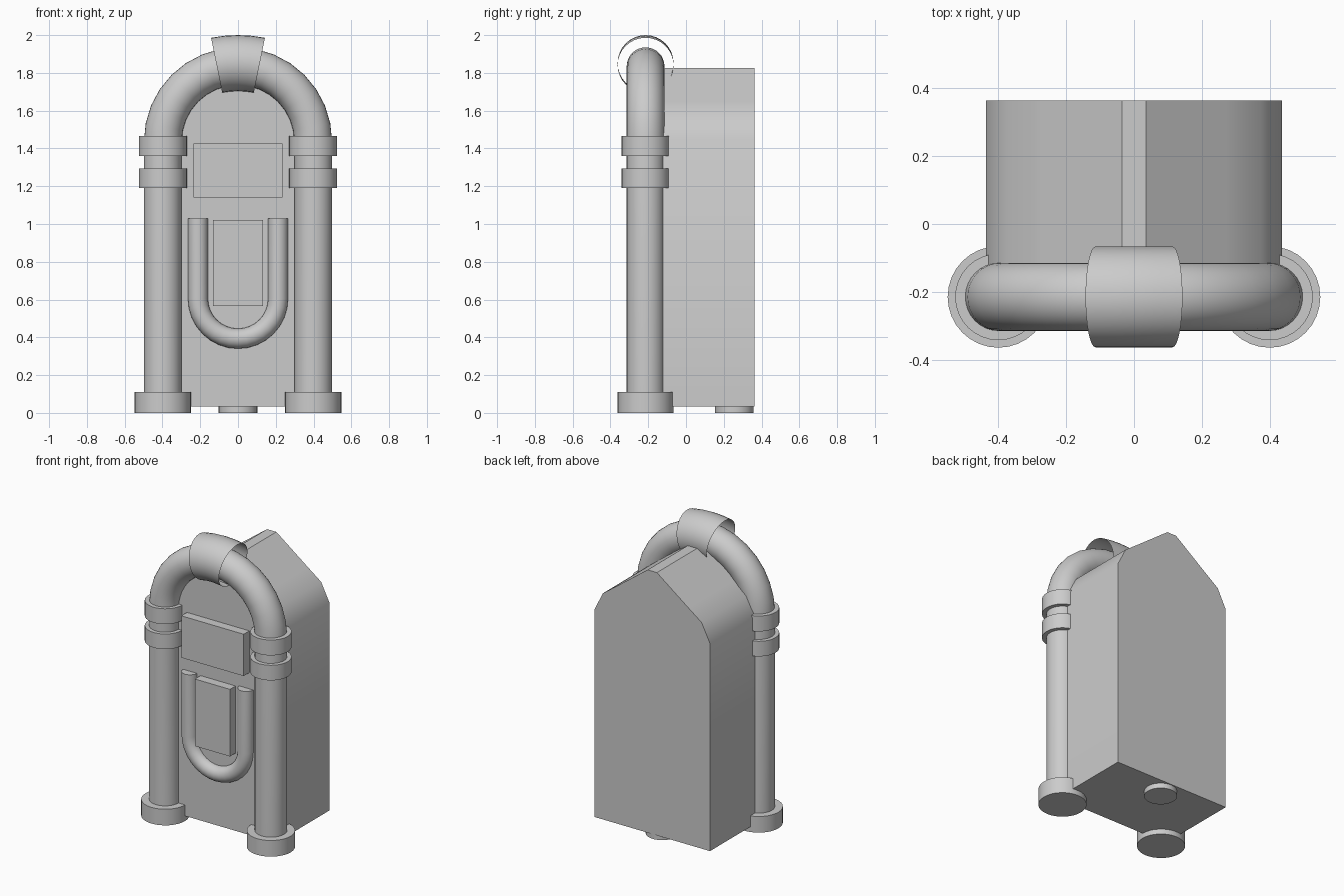
import bpy, bmesh
from math import sin, cos, pi, radians

if "Cube" in bpy.data.objects:
    bpy.data.objects.remove(bpy.data.objects["Cube"])

FRONT = -0.214  # plane of the cabinet front and tube centres


def finish(name, bm, smooth=True):
    bmesh.ops.recalc_face_normals(bm, faces=bm.faces)
    me = bpy.data.meshes.new(name)
    bm.to_mesh(me)
    bm.free()
    ob = bpy.data.objects.new(name, me)
    bpy.context.collection.objects.link(ob)
    if smooth:
        bpy.ops.object.select_all(action='DESELECT')
        ob.select_set(True)
        bpy.context.view_layer.objects.active = ob
        bpy.ops.object.shade_smooth_by_angle(angle=radians(35))
    return ob


def cylinder(name, x, y, z0, z1, r, sides=32):
    bm = bmesh.new()
    bmesh.ops.create_cone(bm, cap_ends=True, segments=sides,
                          radius1=r, radius2=r, depth=z1 - z0)
    bmesh.ops.translate(bm, verts=bm.verts, vec=(x, y, (z0 + z1) / 2))
    return finish(name, bm)


def box(name, x0, x1, y0, y1, z0, z1):
    bm = bmesh.new()
    bmesh.ops.create_cube(bm, size=1)
    bmesh.ops.scale(bm, verts=bm.verts, vec=(x1 - x0, y1 - y0, z1 - z0))
    bmesh.ops.translate(bm, verts=bm.verts,
                        vec=((x0 + x1) / 2, (y0 + y1) / 2, (z0 + z1) / 2))
    return finish(name, bm, False)


def sweep(name, stations, r, caps=True, sides=32):
    """Tube through (x, z, angle) stations; angle is the in-plane section direction."""
    bm = bmesh.new()
    rings = []
    for x, z, a in stations:
        ring = []
        for i in range(sides):
            t = 2 * pi * i / sides
            d = r * cos(t)
            ring.append(bm.verts.new((x + d * cos(a), FRONT + r * sin(t), z + d * sin(a))))
        rings.append(ring)
    for p, q in zip(rings, rings[1:]):
        for i in range(sides):
            j = (i + 1) % sides
            bm.faces.new((p[i], p[j], q[j], q[i]))
    if caps:
        bm.faces.new(rings[0])
        bm.faces.new(rings[-1])
    return finish(name, bm)


def arc(cz, radius, a0, a1, n):
    out = []
    for i in range(n + 1):
        a = radians(a0 + (a1 - a0) * i / n)
        out.append((radius * cos(a), cz + radius * sin(a), a))
    return out


# cabinet: faceted arched profile extruded front to back
half = [(0.435, 0.035), (0.435, 1.45), (0.372, 1.575), (0.27, 1.65), (0.035, 1.825)]
profile = half + [(-x, z) for x, z in reversed(half)]
bm = bmesh.new()
face = bm.faces.new([bm.verts.new((x, FRONT, z)) for x, z in profile])
ext = bmesh.ops.extrude_face_region(bm, geom=[face])
bmesh.ops.translate(bm, vec=(0, 0.363 - FRONT, 0),
                    verts=[v for v in ext['geom'] if isinstance(v, bmesh.types.BMVert)])
finish("cabinet", bm)

# arched tube with its two columns
sweep("arch_tube", [(0.398, 0, 0)] + arc(1.437, 0.398, 0, 180, 16) + [(-0.398, 0, pi)], 0.1)

# flared open band at the crown of the arch
sweep("crown_band", arc(1.28, 0.572, 90 - 11.4, 90 + 11.4, 4), 0.148, caps=False)

# bases and collars on both columns
for side, s in (("left", -1), ("right", 1)):
    x = 0.398 * s
    cylinder(side + "_base", x, FRONT, 0, 0.11, 0.149)
    cylinder(side + "_lower_collar", x, FRONT, 1.19, 1.293, 0.127)
    cylinder(side + "_upper_collar", x, FRONT, 1.36, 1.465, 0.127)

# rear foot
cylinder("rear_foot", 0, 0.256, 0, 0.04, 0.102)

# U-shaped trim tube on the front
sweep("u_trim", [(-0.212, 1.03, pi)] + arc(0.605, 0.212, 180, 360, 16)
      + [(0.212, 1.03, 2 * pi)], 0.053, sides=24)

# raised front panels
box("upper_panel", -0.235, 0.235, -0.275, FRONT + 0.02, 1.14, 1.425)
box("lower_panel", -0.132, 0.132, -0.275, FRONT + 0.02, 0.565, 1.022)
